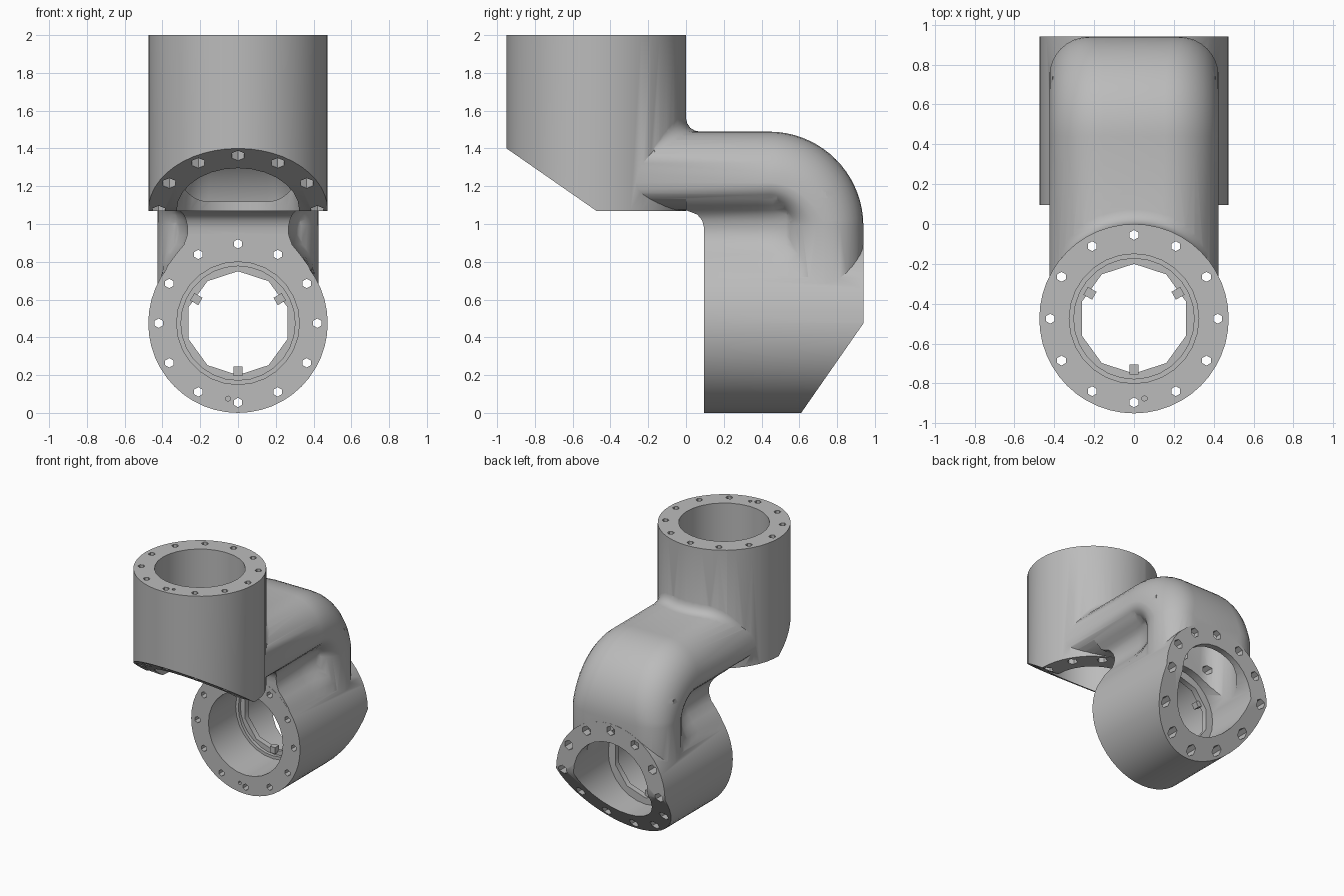
import bpy, bmesh
from math import pi, sin, cos, sqrt, radians
from mathutils import Matrix, Vector

cube = bpy.data.objects.get("Cube")
if cube:
    bpy.data.objects.remove(cube, do_unlink=True)

grey = bpy.data.materials.new("cast_grey")
grey.use_nodes = True
GREY = (0.5, 0.5, 0.5, 1)
grey.diffuse_color = GREY
grey.node_tree.nodes["Principled BSDF"].inputs["Base Color"].default_value = GREY

R, BORE, BOLT_R, SLOPE = 0.475, 0.325, 0.42, 0.695
# Local frames: z runs from the open flange inward, +y is the chamfered side
UPPER = Matrix.Translation((0, -R, 2)) @ Matrix.Rotation(pi, 4, 'X')
LOWER = Matrix.Translation((0, 0.095, R)) @ Matrix.Rotation(-pi / 2, 4, 'X')
TUBES = [("upper", UPPER, 0.93, 1), ("lower", LOWER, 0.845, -1)]


def make_object(name, bm):
    bmesh.ops.recalc_face_normals(bm, faces=bm.faces)
    mesh = bpy.data.meshes.new(name)
    bm.to_mesh(mesh)
    bm.free()
    mesh.materials.append(grey)
    obj = bpy.data.objects.new(name, mesh)
    bpy.context.collection.objects.link(obj)
    return obj


def add_cylinder(bm, frame, radius, start, end, sides, x=0, y=0):
    place = frame @ Matrix.Translation((x, y, (start + end) / 2))
    bmesh.ops.create_cone(bm, cap_ends=True, segments=sides, radius1=radius,
                          radius2=radius, depth=end - start, matrix=place)


def loft(name, rings):
    """Closed solid through a list of equal-length point rings."""
    bm = bmesh.new()
    rows = [[bm.verts.new(p) for p in ring] for ring in rings]
    n = len(rows[0])
    for a, b in zip(rows, rows[1:]):
        for i in range(n):
            j = (i + 1) % n
            bm.faces.new((a[i], a[j], b[j], b[i]))
    bm.faces.new(rows[0])
    bm.faces.new(rows[-1])
    return make_object(name, bm)


def tube(name, frame, length):
    """Solid cylinder with the inner end chamfered on one side."""
    bm = bmesh.new()
    add_cylinder(bm, frame, R, 0, length, 48)
    bmesh.ops.bisect_plane(bm, geom=bm.verts[:] + bm.edges[:] + bm.faces[:],
                           plane_co=frame @ Vector((0, 0, length)),
                           plane_no=frame.to_3x3() @ Vector((0, SLOPE, 1)),
                           clear_outer=True)
    bmesh.ops.holes_fill(bm, edges=[e for e in bm.edges if e.is_boundary])
    return make_object(name, bm)


BEND_Y, BEND_Z, BEND_R = 0.44, 0.99, 0.29


def rounded_section(half_w, half_t, outer, inner):
    points = []
    for k, (sx, st) in enumerate([(1, 1), (-1, 1), (-1, -1), (1, -1)]):
        corner_t = outer if st > 0 else inner
        for i in range(9):
            a = (k + i / 8) * pi / 2
            points.append((sx * (half_w - outer) + outer * cos(a),
                           st * (half_t - corner_t) + corner_t * sin(a)))
    return points


def sweep_elbow(name, half_w, half_t, outer_start, outer_end):
    """Rounded section swept from the upper tube round a quarter bend."""
    path = [(-0.45, BEND_Z + BEND_R, pi / 2, 0)]
    for i in range(19):
        a = pi / 2 * (1 - i / 18)
        path.append((BEND_Y + BEND_R * cos(a), BEND_Z + BEND_R * sin(a), a, i / 18))
    path.append((BEND_Y + BEND_R, 0.495, 0, 1))
    rings = []
    for y, z, a, f in path:
        outer = outer_start + (outer_end - outer_start) * f ** 3
        section = rounded_section(half_w, half_t, outer, 2 * half_t - outer - 0.01)
        rings.append([(x, y + t * cos(a), z + t * sin(a)) for x, t in section])
    return loft(name, rings)


HALF_W, CORNER = 0.425, 0.27
elbow = sweep_elbow("elbow", HALF_W, 0.209, CORNER, 0.2)
passage = sweep_elbow("passage_cutter", 0.31, 0.162, 0.16, 0.15)

# Waisted web between the elbow and the lower tube: height, half width, front
waist = [(0.5, 0.4, 0.096), (0.72, 0.4, 0.096), (0.78, 0.372, 0.096),
         (0.84, 0.328, 0.096), (0.89, 0.287, 0.096), (0.94, 0.269, 0.096),
         (0.98, 0.266, 0.096), (1.02, 0.275, 0.085), (1.05, 0.288, 0.06),
         (1.073, 0.31, 0.0), (1.1, 0.345, 0.0), (1.13, 0.378, 0.0), (1.17, 0.405, 0.0)]


def web_ring(z, w, front):
    # Half width grows smoothly toward the back to meet the elbow flank
    side = [(w, front)]
    for y, blend in [(0.38, 0), (0.46, 0.1), (0.53, 0.3), (0.6, 0.62), (0.67, 0.9), (0.74, 1)]:
        side.append((w + blend * max(0, 0.41 - w), y))
    return [(x, y, z) for x, y in side] + [(-x, y, z) for x, y in reversed(side)]


web = loft("web", [web_ring(*row) for row in waist])

# Fillet where the elbow top meets the upper tube, fading out at both ends
fillet_profile = [(-0.075, -0.07), (-0.075, 0.08), (-0.002, 0.08), (0.006, 0.045),
                  (0.022, 0.02), (0.045, 0.006), (0.085, -0.003), (0.085, -0.07)]


def fillet_point(dr, dz, a):
    fade = 1 - 0.85 * (abs(a) / radians(50)) ** 3
    r = R + (dr * fade if dr > 0 else dr)
    x = r * sin(a)
    over = min(max(abs(x) - (HALF_W - CORNER), 0) / CORNER, 1)
    z = 1.489 - CORNER * (1 - sqrt(1 - over ** 2))
    return (x, -R + r * cos(a), z + (dz * fade if dz > 0 else dz))


fillet = loft("fillet", [[fillet_point(dr, dz, radians(i * 2.5)) for dr, dz in fillet_profile]
                         for i in range(-20, 21)])

body = tube("joint_body", UPPER, TUBES[0][2])
lower = tube("lower_tube", LOWER, TUBES[1][2])
helpers = []


def combine(obj, operation):
    mod = body.modifiers.new(obj.name, 'BOOLEAN')
    mod.object, mod.operation, mod.solver = obj, operation, 'EXACT'
    obj.hide_render = True
    helpers.append(obj)


for part in (lower, elbow, web, fillet):
    combine(part, 'UNION')
combine(passage, 'DIFFERENCE')

for name, frame, length, side in TUBES:
    # Stepped bore leaving a narrow inner lip
    for radius, start, end, sides in [(BORE, -0.05, 0.34, 28), (0.302, 0.3, 0.365, 28),
                                      (0.275, 0.3, 0.5, 10),
                                      (BORE, 0.41, length + 0.05, 28)]:
        bm = bmesh.new()
        add_cylinder(bm, frame, radius, start, end, sides)
        combine(make_object(name + "_bore_cutter", bm), 'DIFFERENCE')

    # Bolt circle, widened from mid depth to the chamfered end
    holes, counterbores = bmesh.new(), bmesh.new()
    for i in range(12):
        x, y = BOLT_R * cos(i * pi / 6), BOLT_R * sin(i * pi / 6)
        add_cylinder(holes, frame, 0.025, -0.05, length + 0.04, 6, x, y)
        add_cylinder(counterbores, frame, 0.038, 0.4, length + 0.04, 6, x, y)
    add_cylinder(holes, frame, 0.014, -0.05, 0.05, 6, side * 0.052, 0.4)
    combine(make_object(name + "_hole_cutter", holes), 'DIFFERENCE')
    combine(make_object(name + "_counterbore_cutter", counterbores), 'DIFFERENCE')

    # Three small locating tabs on the lip
    bm = bmesh.new()
    for a in (pi / 2, -pi / 6, -5 * pi / 6):
        place = (frame @ Matrix.Rotation(a, 4, 'Z') @ Matrix.Translation((0.255, 0, 0.36))
                 @ Matrix.Diagonal((0.05, 0.045, 0.05, 1)))
        bmesh.ops.create_cube(bm, size=1, matrix=place)
    make_object(name + "_locating_tabs", bm)

# Bake the combined body and drop the helper solids
depsgraph = bpy.context.evaluated_depsgraph_get()
baked = bpy.data.meshes.new_from_object(body.evaluated_get(depsgraph))
body.modifiers.clear()
body.data = baked
baked.materials.clear()
baked.materials.append(grey)
for face in baked.polygons:
    face.material_index = 0
for obj in helpers:
    bpy.data.objects.remove(obj, do_unlink=True)

bpy.ops.object.select_all(action='DESELECT')
body.select_set(True)
bpy.context.view_layer.objects.active = body
bpy.ops.object.shade_smooth_by_angle(angle=radians(40))
